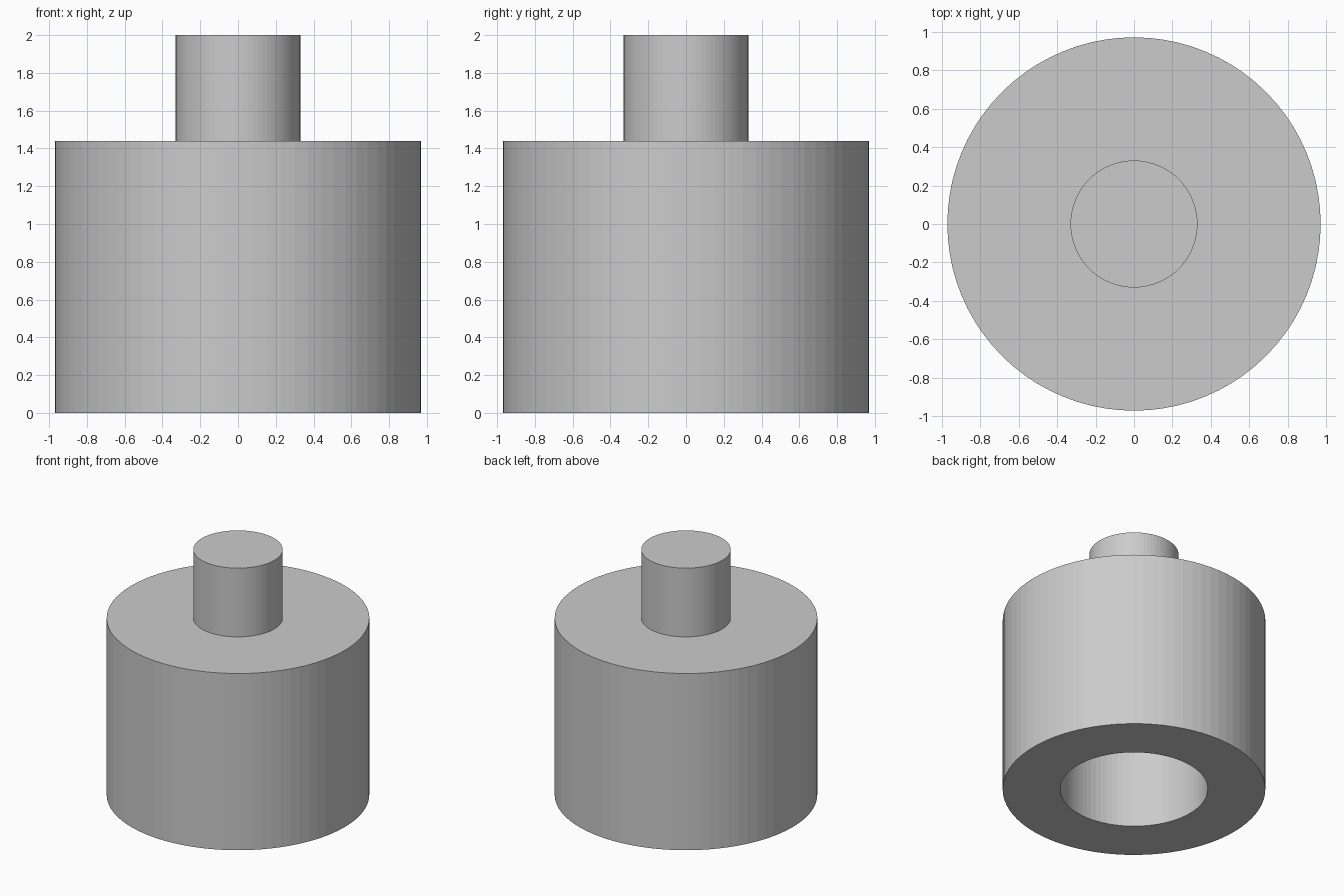
import bpy
import bmesh
import math
from mathutils import Vector

SEGMENTS = 80

default = bpy.data.objects.get("Cube")
if default:
    bpy.data.objects.remove(default, do_unlink=True)

grey = bpy.data.materials.new("light_grey")
grey.use_nodes = True
colour = (0.6, 0.6, 0.6, 1)
grey.diffuse_color = colour
grey.node_tree.nodes["Principled BSDF"].inputs["Base Color"].default_value = colour


def lathe(name, profile):
    """Revolve a closed (radius, height) profile around the z axis."""
    bm = bmesh.new()
    rings = []
    for r, z in profile:
        if r == 0:
            rings.append([bm.verts.new((0, 0, z))])
        else:
            angles = [math.tau * i / SEGMENTS for i in range(SEGMENTS)]
            rings.append([bm.verts.new(Vector((r * math.cos(a), r * math.sin(a), z)))
                          for a in angles])
    for low, high in zip(rings, rings[1:]):
        # An axis point closes its neighbouring ring with one flat cap
        if len(low) == 1 or len(high) == 1:
            continue
        for i in range(SEGMENTS):
            j = (i + 1) % SEGMENTS
            bm.faces.new((low[i], low[j], high[j], high[i]))
    for end, ring in ((rings[0], rings[1]), (rings[-1], rings[-2])):
        if len(end) == 1:
            bm.verts.remove(end[0])
            bm.faces.new(ring)
    bmesh.ops.recalc_face_normals(bm, faces=bm.faces)
    mesh = bpy.data.meshes.new(name)
    bm.to_mesh(mesh)
    bm.free()
    mesh.materials.append(grey)
    obj = bpy.data.objects.new(name, mesh)
    bpy.context.collection.objects.link(obj)
    return obj


# Profile runs from the blind bore's ceiling, out around the body, up the stud
BODY_R, BORE_R, STUD_R = 0.97, 0.545, 0.33
BODY_TOP, BORE_TOP, STUD_TOP = 1.44, 1.0, 2.0

lathe("stepped_body", [
    (0, BORE_TOP), (BORE_R, BORE_TOP), (BORE_R, 0), (BODY_R, 0),
    (BODY_R, BODY_TOP), (STUD_R, BODY_TOP), (STUD_R, STUD_TOP), (0, STUD_TOP),
])
